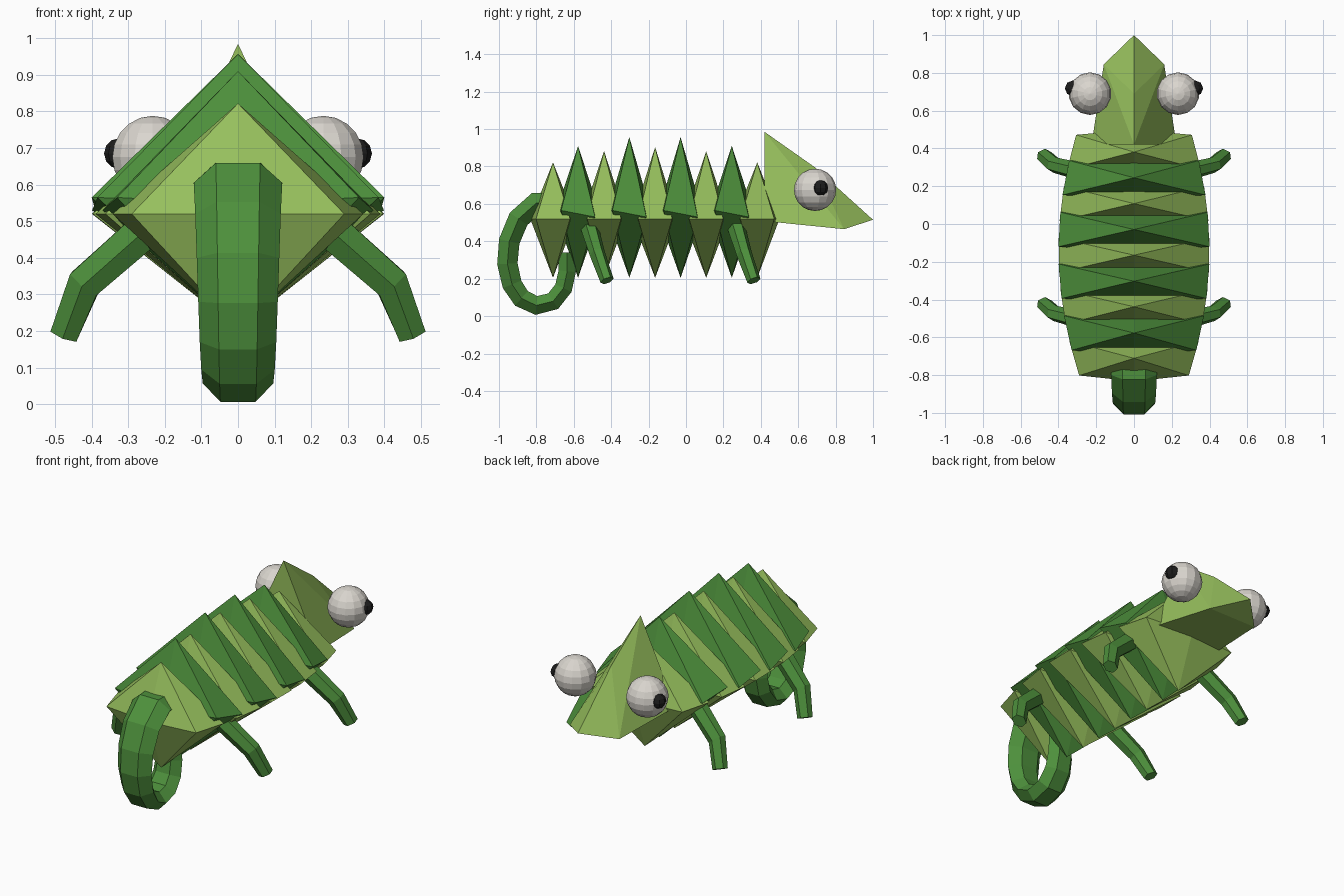
import bpy, bmesh, math
from mathutils import Vector, Matrix

if "Cube" in bpy.data.objects:
    bpy.data.objects.remove(bpy.data.objects["Cube"])


def material(name, rgb):
    m = bpy.data.materials.new(name)
    m.diffuse_color = (*rgb, 1)
    m.use_nodes = True
    m.node_tree.nodes["Principled BSDF"].inputs["Base Color"].default_value = m.diffuse_color
    return m


LIGHT = material("light green", (0.31, 0.53, 0.11))
DARK = material("dark green", (0.075, 0.28, 0.045))
WHITE = material("eye white", (0.70, 0.67, 0.62))
BLACK = material("pupil black", (0.012, 0.012, 0.012))


def finish(name, bm, mat):
    bmesh.ops.recalc_face_normals(bm, faces=bm.faces)
    me = bpy.data.meshes.new(name)
    bm.to_mesh(me)
    bm.free()
    me.materials.append(mat)
    ob = bpy.data.objects.new(name, me)
    bpy.context.collection.objects.link(ob)
    return ob


def tube(name, path, radii, side, mat):
    """Six-sided tube; radii are (along side, across) per path point."""
    bm = bmesh.new()
    pts = [Vector(p) for p in path]
    rings = []
    for i, p in enumerate(pts):
        t = (pts[min(i + 1, len(pts) - 1)] - pts[max(i - 1, 0)]).normalized()
        s = (Vector(side) - t * t.dot(Vector(side))).normalized()
        n = t.cross(s)
        rs, rn = radii[i]
        ring = []
        for k in range(6):
            a = k * math.pi / 3
            ring.append(bm.verts.new(p + s * math.cos(a) * rs + n * math.sin(a) * rn / 0.866))
        rings.append(ring)
    for a, b in zip(rings, rings[1:]):
        for k in range(6):
            j = (k + 1) % 6
            bm.faces.new((a[k], a[j], b[j], b[k]))
    bm.faces.new(rings[0])
    bm.faces.new(rings[-1])
    return finish(name, bm, mat)


def ball(name, center, r, seg, rings, mat):
    bm = bmesh.new()
    bmesh.ops.create_uvsphere(bm, u_segments=seg, v_segments=rings, radius=r,
                              matrix=Matrix.Translation(center))
    return finish(name, bm, mat)


def width(y):
    return 0.4 - 0.25 * (y + 0.14) ** 2


def body_segment(name, y, top, z_back, z_front, mat):
    """Double pyramid over a slightly pointed base."""
    bm = bmesh.new()
    yb, yf = y - 0.091, y + 0.091
    zm = (z_back + z_front) / 2
    base = [(-width(yb), yb, z_back), (0, y - 0.122, zm), (width(yb), yb, z_back),
            (width(yf), yf, z_front), (0, y + 0.119, zm), (-width(yf), yf, z_front)]
    ring = [bm.verts.new(p) for p in base]
    up, down = bm.verts.new((0, y, top)), bm.verts.new((0, y, 0.205))
    for k in range(6):
        a, b = ring[k], ring[(k + 1) % 6]
        bm.faces.new((a, b, up))
        bm.faces.new((b, a, down))
    finish(name, bm, mat)


# Body: alternating light and dark plates
for i, top in enumerate((0.822, 0.882, 0.904, 0.882, 0.822)):
    body_segment(f"light_body_plate_{i + 1}", -0.711 + 0.273 * i, top, 0.52, 0.52, LIGHT)
for i, top in enumerate((0.91, 0.957, 0.957, 0.91)):
    body_segment(f"dark_body_plate_{i + 1}", -0.577 + 0.274 * i, top, 0.565, 0.53, DARK)

# Head: hull of a few corner points
bm = bmesh.new()
for p in [(0, 0.42, 0.985), (0, 0.69, 0.795), (0, 1.0, 0.515),
          (-0.16, 0.845, 0.465), (0.16, 0.845, 0.465),
          (-0.225, 0.42, 0.508), (0.225, 0.42, 0.508)]:
    bm.verts.new(p)
bmesh.ops.convex_hull(bm, input=bm.verts)
finish("head", bm, LIGHT)

# Eyes and legs on both sides
for sx, label in ((-1, "left"), (1, "right")):
    ball(f"{label}_eye", (sx * 0.233, 0.69, 0.675), 0.113, 14, 10, WHITE)
    ball(f"{label}_pupil", (sx * 0.324, 0.718, 0.685), 0.042, 8, 6, BLACK)
    for dy, end in ((0, "head_end"), (-0.785, "tail_end")):
        tube(f"{label}_{end}_leg",
             [(sx * 0.22, 0.26 + dy, 0.505), (sx * 0.42, 0.312 + dy, 0.33),
              (sx * 0.475, 0.363 + dy, 0.19)],
             [(0.05, 0.05), (0.042, 0.046), (0.037, 0.038)], (0, 1, 0), DARK)

# Curled tail
curl = [(-0.70, 0.60), (-0.80, 0.605), (-0.895, 0.52), (-0.945, 0.40), (-0.955, 0.28),
        (-0.93, 0.17), (-0.88, 0.095), (-0.80, 0.057), (-0.71, 0.08), (-0.655, 0.15),
        (-0.635, 0.24), (-0.635, 0.34)]
n = len(curl)
tube("tail", [(0, y, z) for y, z in curl],
     [(0.125 - 0.045 * i / (n - 1), 0.060 - 0.015 * i / (n - 1)) for i in range(n)],
     (1, 0, 0), DARK)
